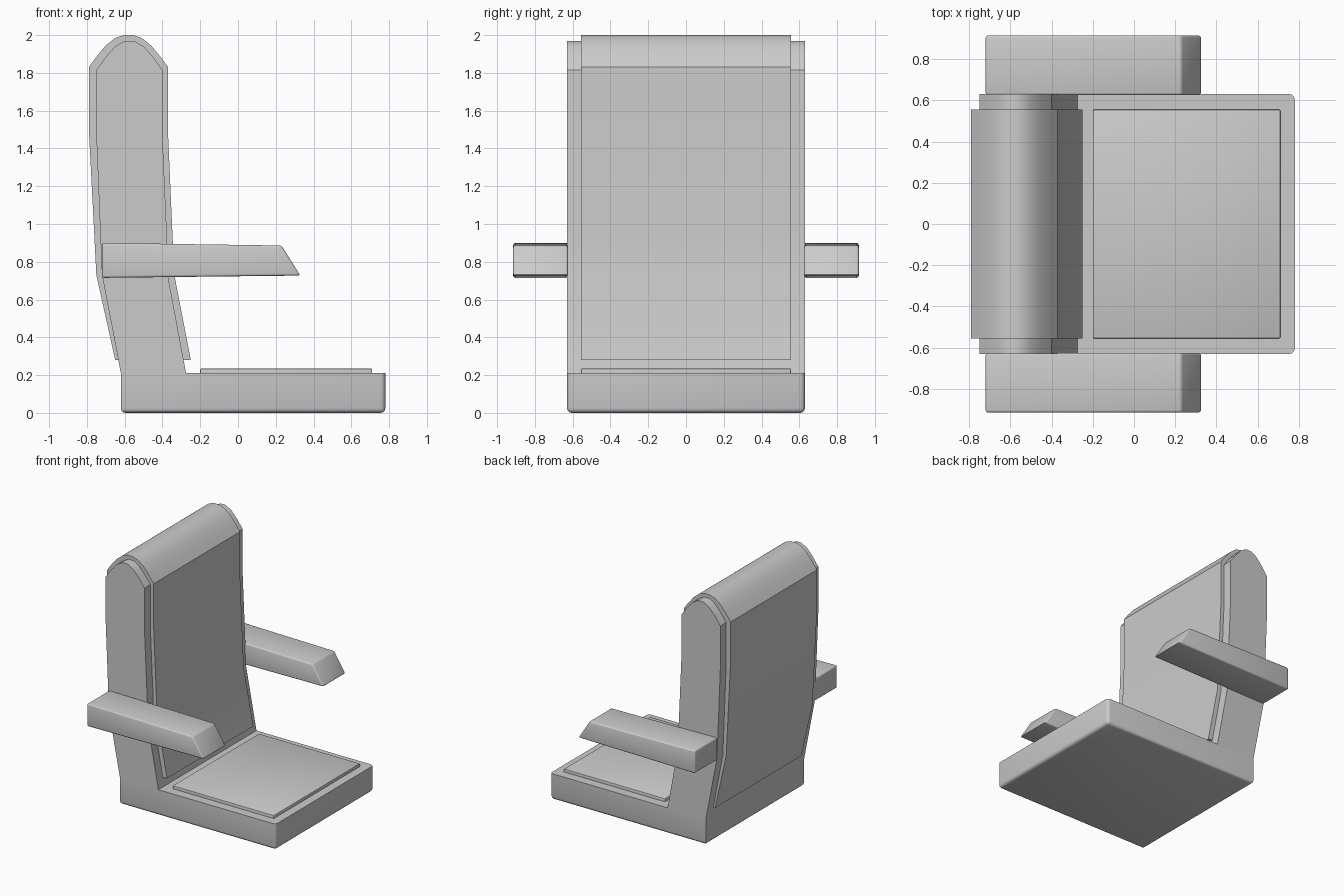
import bpy, bmesh, math

if "Cube" in bpy.data.objects:
    bpy.data.objects.remove(bpy.data.objects["Cube"])


def extrude_profile(name, pts, y0, y1, bevel=0.0, pick=lambda e: True, segs=3):
    """Extrude an (x, z) outline from y0 to y1 and round the picked edges."""
    bm = bmesh.new()
    face = bm.faces.new([bm.verts.new((x, y0, z)) for x, z in pts])
    ext = bmesh.ops.extrude_face_region(bm, geom=[face])
    for v in ext["geom"]:
        if isinstance(v, bmesh.types.BMVert):
            v.co.y = y1
    bmesh.ops.recalc_face_normals(bm, faces=bm.faces)
    if bevel:
        bmesh.ops.bevel(bm, geom=[e for e in bm.edges if pick(e)], offset=bevel,
                        segments=segs, profile=0.5, affect='EDGES')
    mesh = bpy.data.meshes.new(name)
    bm.to_mesh(mesh)
    bm.free()
    obj = bpy.data.objects.new(name, mesh)
    bpy.context.collection.objects.link(obj)
    bpy.ops.object.select_all(action='DESELECT')
    obj.select_set(True)
    bpy.context.view_layer.objects.active = obj
    bpy.ops.object.shade_smooth_by_angle(angle=math.radians(32))
    return obj


def crown(cx, half):
    """Mirror the right half of a rounded top across x = cx."""
    right = [(cx + dx, z) for dx, z in half]
    return right + [(cx - dx, z) for dx, z in reversed(half)]


def frame_edge(e):
    low = all(v.co.z < 0.01 for v in e.verts)
    front = all(v.co.x > 0.77 for v in e.verts)
    upright = abs(e.verts[0].co.z - e.verts[1].co.z) > 0.1
    return low or (front and upright)


# Seat base and backrest core in one L-shaped body
core_top = crown(-0.575, [(0.175, 1.815), (0.125, 1.885), (0.075, 1.94), (0.025, 1.97)])
extrude_profile("seat_frame",
                [(-0.62, 0), (0.78, 0), (0.78, 0.21), (-0.275, 0.21), (-0.37, 0.72),
                 (-0.375, 0.9), (-0.40, 1.47)] + core_top +
                [(-0.75, 1.47), (-0.72, 0.73), (-0.62, 0.21)],
                -0.63, 0.63, 0.025, frame_edge)

# Padding wrapped over the backrest
pad_top = crown(-0.58, [(0.21, 1.83), (0.17, 1.885), (0.12, 1.945), (0.07, 1.985), (0.025, 2.0)])
extrude_profile("back_padding",
                [(-0.65, 0.28), (-0.25, 0.28), (-0.335, 0.72), (-0.345, 0.9), (-0.37, 1.47)]
                + pad_top + [(-0.788, 1.47), (-0.75, 0.73)],
                -0.555, 0.555)

# Seat cushion
extrude_profile("seat_cushion",
                [(-0.2, 0.19), (0.71, 0.19), (0.71, 0.235), (-0.2, 0.235)],
                -0.555, 0.555, 0.006, segs=2)

# Armrests with slanted front ends
arm = extrude_profile("armrests",
                      [(-0.72, 0.715), (0.33, 0.727), (0.23, 0.886), (-0.72, 0.9)],
                      0.625, 0.915, 0.012)
mirror = arm.modifiers.new("Mirror", 'MIRROR')
mirror.use_axis = (False, True, False)
